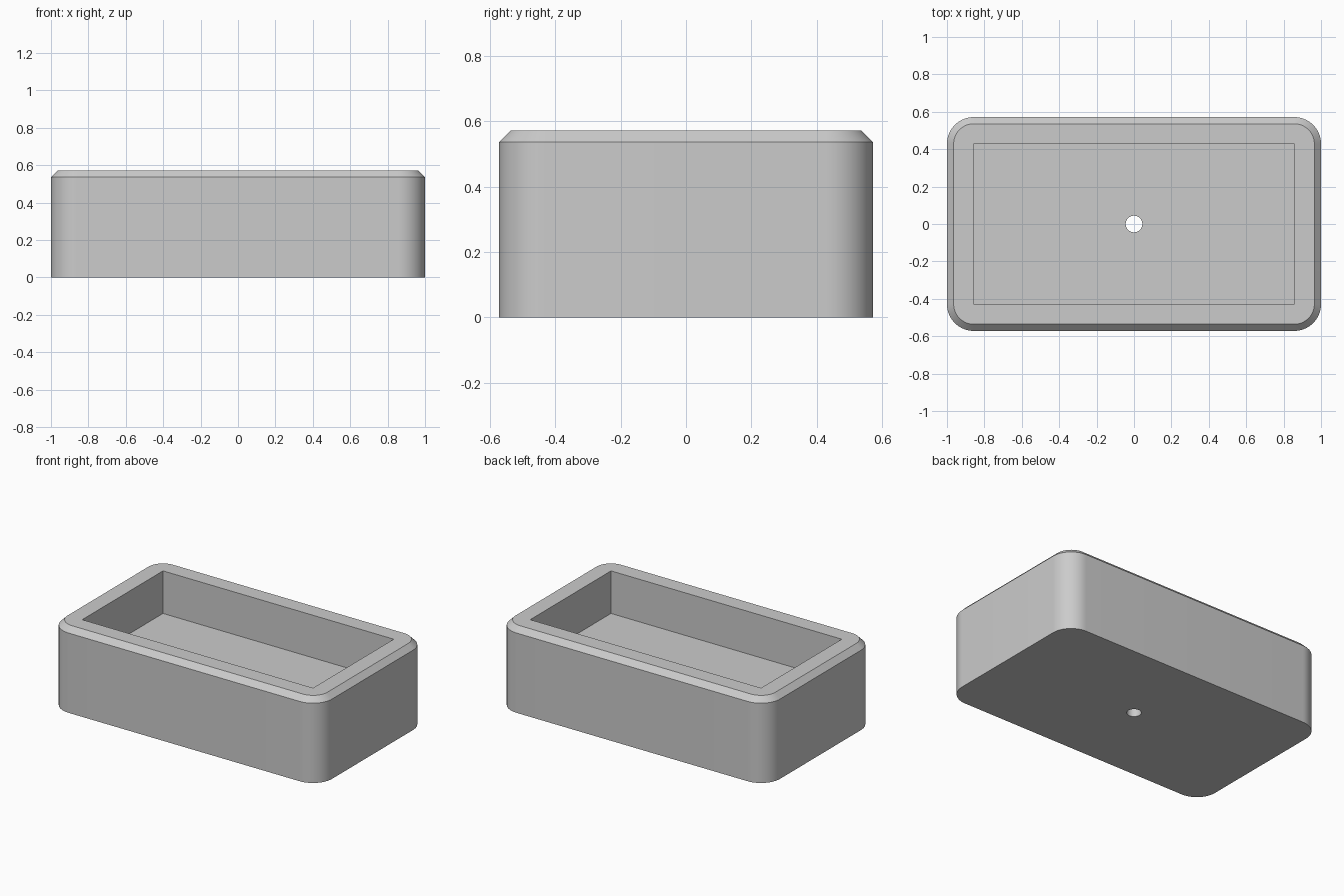
import bpy, bmesh, math

cube = bpy.data.objects.get("Cube")
if cube:
    bpy.data.objects.remove(cube, do_unlink=True)

U = 1 / 14                      # design unit: the tray is 28 x 16 x 8 units
HALF_X, HALF_Y, HEIGHT = 14 * U, 8 * U, 8 * U
WALL, RADIUS, CHAMFER = 2 * U, 2 * U, U / 2
FLOOR = 4 * U
HOLE_R = 0.0446

# Single grey material
grey = bpy.data.materials.new("Grey")
grey.use_nodes = True
colour = (0.6, 0.6, 0.6, 1)
grey.diffuse_color = colour
grey.node_tree.nodes["Principled BSDF"].inputs["Base Color"].default_value = colour

bm = bmesh.new()


def ring(points, z):
    """Closed loop of edges at height z."""
    verts = [bm.verts.new((x, y, z)) for x, y in points]
    return verts, [bm.edges.new((v, verts[i - 1])) for i, v in enumerate(verts)]


def rounded(hx, hy, r, steps=16):
    points = []
    for q, (sx, sy) in enumerate([(1, 1), (-1, 1), (-1, -1), (1, -1)]):
        for i in range(steps + 1):
            a = (q + i / steps) * math.pi / 2
            points.append((sx * (hx - r) + r * math.cos(a), sy * (hy - r) + r * math.sin(a)))
    return points


def circle(r, n=48):
    return [(r * math.cos(i * math.tau / n), r * math.sin(i * math.tau / n)) for i in range(n)]


def wall(a, b):
    """Quads between two matching loops."""
    va, vb = a[0], b[0]
    for i in range(len(va)):
        bm.faces.new((va[i - 1], va[i], vb[i], vb[i - 1]))


def flat(a, b):
    """Flat face between an outer loop and an inner loop."""
    bmesh.ops.triangle_fill(bm, use_beauty=True, use_dissolve=False, edges=a[1] + b[1])


# Outer shell with chamfered top edge
outline = rounded(HALF_X, HALF_Y, RADIUS)
base = ring(outline, 0)
shoulder = ring(outline, HEIGHT - CHAMFER)
rim = ring(rounded(HALF_X - CHAMFER, HALF_Y - CHAMFER, RADIUS - CHAMFER), HEIGHT)
wall(base, shoulder)
wall(shoulder, rim)

# Square-cornered recess
cx, cy = HALF_X - WALL, HALF_Y - WALL
corners = [(cx, cy), (-cx, cy), (-cx, -cy), (cx, -cy)]
mouth = ring(corners, HEIGHT)
inner = ring(corners, FLOOR)
wall(mouth, inner)

# Drain hole through the floor
hole_top = ring(circle(HOLE_R), FLOOR)
hole_bottom = ring(circle(HOLE_R), 0)
wall(hole_top, hole_bottom)

# Rim, recess floor and underside
flat(rim, mouth)
flat(inner, hole_top)
flat(base, hole_bottom)

bmesh.ops.recalc_face_normals(bm, faces=bm.faces[:])
mesh = bpy.data.meshes.new("planter_tray")
bm.to_mesh(mesh)
bm.free()
mesh.materials.append(grey)
tray = bpy.data.objects.new("planter_tray", mesh)
bpy.context.collection.objects.link(tray)

bpy.ops.object.select_all(action="DESELECT")
tray.select_set(True)
bpy.context.view_layer.objects.active = tray
bpy.ops.object.shade_smooth_by_angle(angle=math.radians(30))
